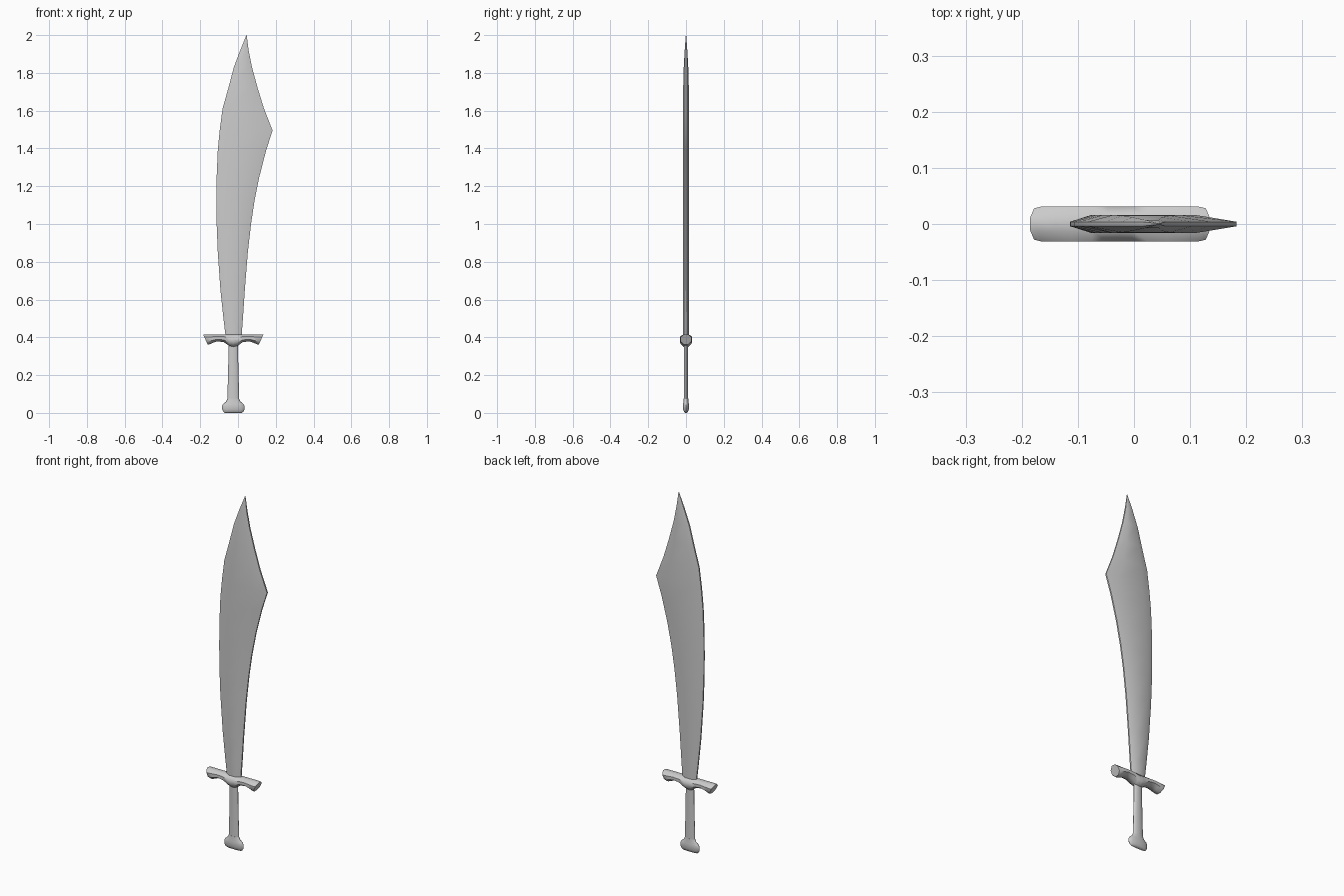
import bpy, bmesh, math

if "Cube" in bpy.data.objects:
    bpy.data.objects.remove(bpy.data.objects["Cube"])


def loft(name, rings, angle=40):
    """Skin a list of equal-length point rings and cap both ends."""
    bm = bmesh.new()
    rows = [[bm.verts.new(p) for p in ring] for ring in rings]
    n = len(rows[0])
    for a, b in zip(rows, rows[1:]):
        for i in range(n):
            j = (i + 1) % n
            bm.faces.new((a[i], a[j], b[j], b[i]))
    bm.faces.new(rows[0])
    bm.faces.new(rows[-1])
    bmesh.ops.recalc_face_normals(bm, faces=bm.faces)
    mesh = bpy.data.meshes.new(name)
    bm.to_mesh(mesh)
    bm.free()
    ob = bpy.data.objects.new(name, mesh)
    bpy.context.collection.objects.link(ob)
    bpy.ops.object.select_all(action='DESELECT')
    bpy.context.view_layer.objects.active = ob
    ob.select_set(True)
    bpy.ops.object.shade_smooth_by_angle(angle=math.radians(angle))
    return ob


CX = -0.025  # hilt axis

# Blade: z, back edge x, cutting edge x, half thickness
blade_rows = [
    (0.39, -0.064, 0.018, 0.015), (0.50, -0.077, 0.026, 0.015),
    (0.65, -0.093, 0.036, 0.015), (0.85, -0.107, 0.052, 0.016),
    (1.00, -0.113, 0.069, 0.016), (1.12, -0.114, 0.087, 0.016),
    (1.25, -0.113, 0.113, 0.016), (1.39, -0.107, 0.149, 0.016),
    (1.495, -0.097, 0.183, 0.016), (1.61, -0.082, 0.138, 0.016),
    (1.72, -0.051, 0.104, 0.015), (1.83, -0.022, 0.074, 0.012),
    (1.92, 0.012, 0.056, 0.007), (2.00, 0.044, 0.046, 0.001),
]


def blade_ring(z, l, r, t):
    a, b = l + 0.2 * (r - l), l + 0.74 * (r - l)
    e = min(0.004, t * 0.9)
    half = [(l, e), (a, t), (b, t), (r, e)]
    return [(x, -y, z) for x, y in half] + [(x, y, z) for x, y in reversed(half)]


loft("blade", [blade_ring(*row) for row in blade_rows])

# Crossguard: half profile mirrored about the hilt axis
# (top offset, bottom offset, bottom z, half depth)
guard_half = [
    (0.0, 0.0, 0.350, 0.031), (0.022, 0.022, 0.355, 0.031),
    (0.05, 0.05, 0.374, 0.031), (0.085, 0.085, 0.379, 0.031),
    (0.115, 0.108, 0.371, 0.031), (0.146, 0.126, 0.363, 0.031),
    (0.160, 0.136, 0.363, 0.028),
]


def guard_ring(top, bottom, zb, d, side):
    zt, ring = 0.416, []
    k = 1 / math.cos(math.pi / 8)
    for i in range(8):
        a = math.pi / 8 + i * math.pi / 4
        f = (1 + k * math.sin(a)) / 2
        ring.append((CX + side * (bottom + (top - bottom) * f),
                     d * k * math.cos(a), zb + (zt - zb) * f))
    return ring


guard = [guard_ring(*g, -1) for g in reversed(guard_half[1:])]
guard += [guard_ring(*g, 1) for g in guard_half]
loft("crossguard", guard, 50)


def oval(z, rx, ry, n=16):
    return [(CX + rx * math.cos(2 * math.pi * i / n),
             ry * math.sin(2 * math.pi * i / n), z) for i in range(n)]


# Grip: flattened oval handle
loft("grip", [oval(0.375, 0.025, 0.011), oval(0.28, 0.026, 0.011),
              oval(0.16, 0.029, 0.011), oval(0.06, 0.032, 0.012)])

# Pommel: flared foot of the handle
loft("pommel", [oval(z, rx, ry) for z, rx, ry in [
    (0.075, 0.031, 0.012), (0.060, 0.038, 0.013), (0.047, 0.054, 0.015),
    (0.035, 0.060, 0.016), (0.018, 0.059, 0.015), (0.006, 0.053, 0.011),
    (0.0, 0.046, 0.005)]], 60)
